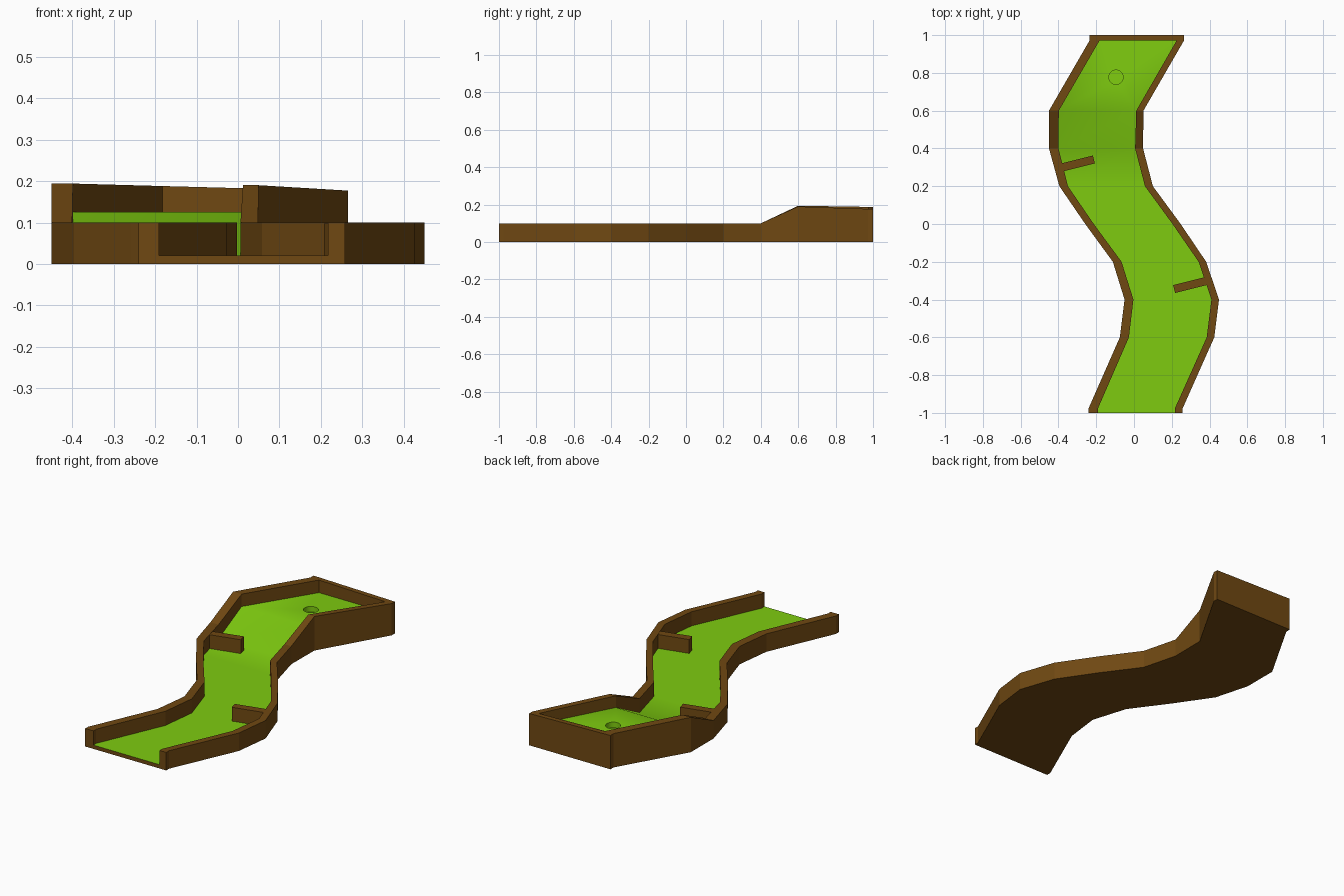
import bpy, bmesh, math
from mathutils import Vector, Matrix

if "Cube" in bpy.data.objects:
    bpy.data.objects.remove(bpy.data.objects["Cube"])


def material(name, rgb):
    m = bpy.data.materials.new(name)
    m.diffuse_color = (*rgb, 1)
    m.use_nodes = True
    m.node_tree.nodes["Principled BSDF"].inputs["Base Color"].default_value = m.diffuse_color
    return m


GREEN = material("turf_green", (0.21, 0.60, 0.005))
BROWN = material("timber_brown", (0.16, 0.065, 0.006))


def finish(bm, name, mat, recalc=True):
    if recalc:
        bmesh.ops.recalc_face_normals(bm, faces=bm.faces)
    me = bpy.data.meshes.new(name)
    bm.to_mesh(me)
    bm.free()
    me.materials.append(mat)
    ob = bpy.data.objects.new(name, me)
    bpy.context.collection.objects.link(ob)
    return ob


# Stations along the lane: y, outer/inner left x, inner/outer right x,
# left and right wall top z, floor z
STATIONS = [
    (-1.00, -0.24, -0.19, 0.217, 0.258, 0.10, 0.10, 0.021),
    (-0.975, -0.24, -0.19, 0.217, 0.258, 0.10, 0.10, 0.021),
    (-0.60, -0.075, -0.027, 0.385, 0.425, 0.10, 0.10, 0.021),
    (-0.40, -0.05, -0.003, 0.41, 0.45, 0.10, 0.10, 0.021),
    (-0.20, -0.112, -0.066, 0.342, 0.382, 0.10, 0.10, 0.021),
    (0.00, -0.258, -0.213, 0.204, 0.247, 0.10, 0.10, 0.021),
    (0.20, -0.395, -0.35, 0.058, 0.10, 0.10, 0.10, 0.021),
    (0.40, -0.45, -0.40, 0.006, 0.048, 0.10, 0.10, 0.021),
    (0.60, -0.45, -0.398, 0.012, 0.05, 0.194, 0.19, 0.125),
    (0.972, -0.235, -0.182, 0.226, 0.265, 0.188, 0.177, 0.118),
]

# Border: walls, underside and back wall lofted as one shell
bm = bmesh.new()
rings = []
for y, ol, il, ir, orr, tl, tr, f in STATIONS:
    section = [(il, f), (il, tl), (ol, tl), (ol, 0), (orr, 0), (orr, tr), (ir, tr), (ir, f)]
    rings.append([bm.verts.new((x, y, z)) for x, z in section])
floor_faces = []
for a, b in zip(rings, rings[1:]):
    for i in range(8):
        j = (i + 1) % 8
        face = bm.faces.new((a[i], a[j], b[j], b[i]))
        if i == 7:
            floor_faces.append(face)
bm.faces.new(rings[0])
r = rings[-1]
back = [bm.verts.new((v.co.x, 1.0, v.co.z)) for v in r[2:6]]
bm.faces.new((r[0], r[1], r[6], r[7]))
bm.faces.new((r[1], r[2], back[0], back[3], r[5], r[6]))
for i in range(3):
    bm.faces.new((r[2 + i], r[3 + i], back[i + 1], back[i]))
bm.faces.new(back)
bmesh.ops.recalc_face_normals(bm, faces=bm.faces)
bmesh.ops.delete(bm, geom=floor_faces, context='FACES_ONLY')
finish(bm, "border_walls", BROWN, recalc=False)

# Turf: playing surface with a sunken cup in the raised end
bm = bmesh.new()
rows = [(bm.verts.new((s[2], s[0], s[7])), bm.verts.new((s[3], s[0], s[7]))) for s in STATIONS]
for a, b in zip(rows[:-1], rows[1:-1]):
    bm.faces.new((a[0], a[1], b[1], b[0]))
a, b = rows[-2], rows[-1]
corners = [a[0], a[1], b[1], b[0]]
edges = [bm.edges.get((p, q)) or bm.edges.new((p, q))
         for p, q in zip(corners, corners[1:] + corners[:1])]
CUP, RADIUS, SIDES = (-0.095, 0.777), 0.038, 24
rim = []
for k in range(SIDES):
    t = 2 * math.pi * k / SIDES
    x, y = CUP[0] + RADIUS * math.cos(t), CUP[1] + RADIUS * math.sin(t)
    rim.append(bm.verts.new((x, y, 0.125 - 0.007 * (y - 0.6) / 0.372)))
edges += [bm.edges.new((rim[k], rim[(k + 1) % SIDES])) for k in range(SIDES)]
bmesh.ops.triangle_fill(bm, use_beauty=True, use_dissolve=False, edges=edges, normal=(0, 0, 1))
low = [bm.verts.new(v.co - Vector((0, 0, 0.03))) for v in rim]
for k in range(SIDES):
    j = (k + 1) % SIDES
    bm.faces.new((rim[j], rim[k], low[k], low[j]))
bm.faces.new(low)
for f in bm.faces:
    f.normal_update()
    if f.normal.z < -0.1:
        f.normal_flip()
turf = finish(bm, "turf", GREEN, recalc=False)
bpy.context.view_layer.objects.active = turf
turf.select_set(True)
bpy.ops.object.shade_smooth_by_angle(angle=math.radians(32))


# Obstacles: two angled boards, one from each wall
def board(name, x, y):
    bm = bmesh.new()
    m = (Matrix.Translation((x, y, 0.058)) @ Matrix.Rotation(math.radians(14), 4, 'Z')
         @ Matrix.Diagonal((0.185, 0.043, 0.08, 1)))
    bmesh.ops.create_cube(bm, size=1, matrix=m)
    finish(bm, name, BROWN)


board("left_obstacle", -0.302, 0.319)
board("right_obstacle", 0.302, -0.322)
